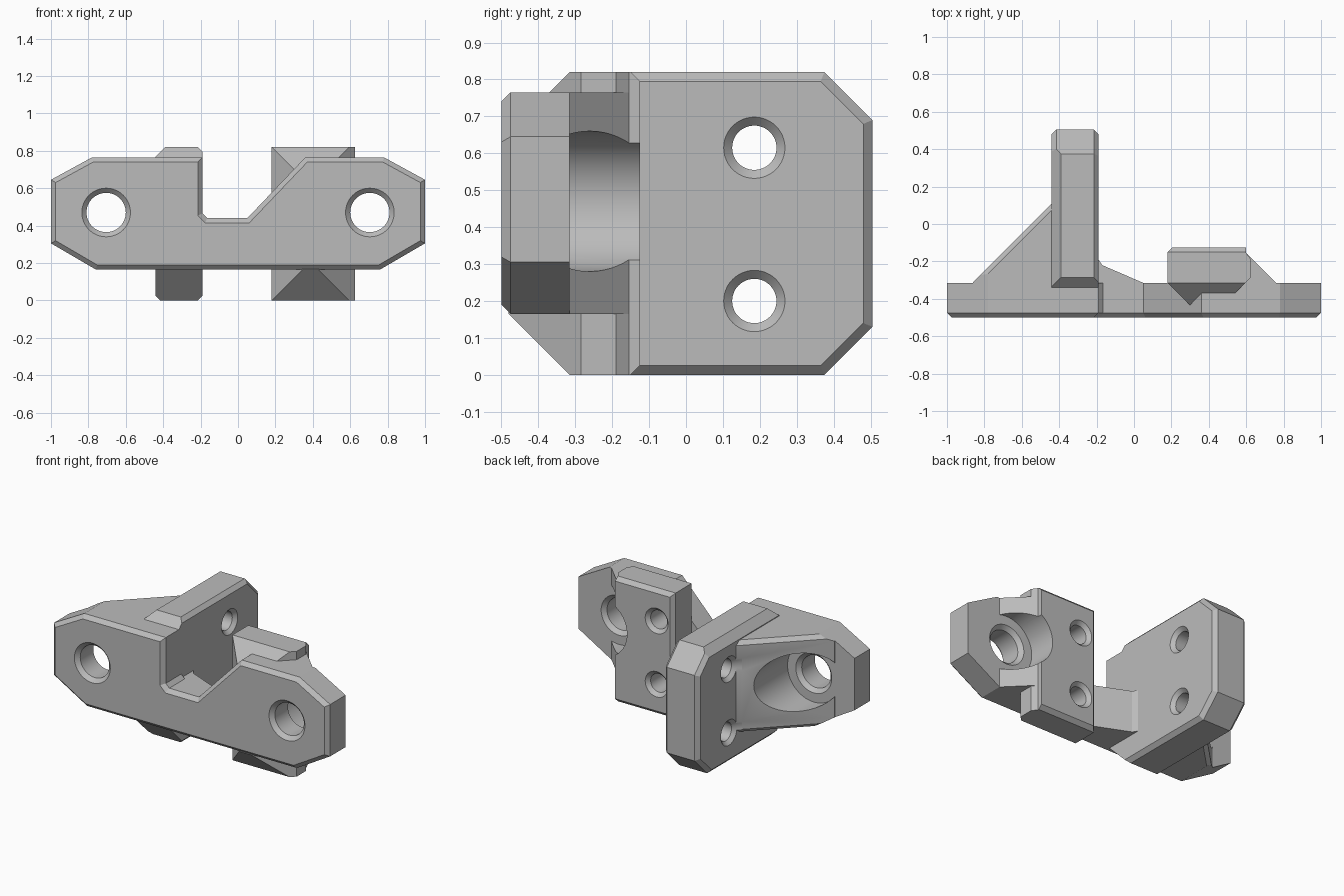
import bpy, bmesh, math
from mathutils import Vector

cube = bpy.data.objects.get("Cube")
if cube:
    bpy.data.objects.remove(cube, do_unlink=True)

grey = bpy.data.materials.new("plain grey")
grey.use_nodes = True
grey.diffuse_color = (0.5, 0.5, 0.5, 1)
grey.node_tree.nodes["Principled BSDF"].inputs["Base Color"].default_value = (0.5, 0.5, 0.5, 1)

TOP, LOW, HIGH = 0.82, 0.165, 0.765
EDGE = 0.025
parts = []


def place(axis, a, b, t):
    return {"x": (t, a, b), "y": (a, t, b), "z": (a, b, t)}[axis]


def prism(axis, points, lo, hi):
    """Extrude a flat profile along an axis."""
    bm = bmesh.new()
    rings = [[bm.verts.new(place(axis, a, b, t)) for a, b in points] for t in (lo, hi)]
    n = len(points)
    for ring in rings:
        bm.faces.new(ring)
    for i in range(n):
        j = (i + 1) % n
        bm.faces.new((rings[0][i], rings[0][j], rings[1][j], rings[1][i]))
    bmesh.ops.recalc_face_normals(bm, faces=bm.faces)
    return bm


def clip(bm, point, normal):
    """Slice away everything on the normal side of a plane and cap the cut."""
    geom = bm.verts[:] + bm.edges[:] + bm.faces[:]
    cut = bmesh.ops.bisect_plane(bm, geom=geom, plane_co=point, plane_no=normal, clear_outer=True)
    edges = [e for e in cut["geom_cut"] if isinstance(e, bmesh.types.BMEdge) and e.is_boundary]
    if edges:
        bmesh.ops.edgeloop_fill(bm, edges=edges)
    bmesh.ops.recalc_face_normals(bm, faces=bm.faces)


def chamfer(bm, rule, width=EDGE):
    edges = [e for e in bm.edges if rule(e.verts[0].co, e.verts[1].co)]
    bmesh.ops.bevel(bm, geom=edges, offset=width, segments=1, affect="EDGES")


def lathe(bm, axis, centre, profile, sides=64):
    """Add a solid of revolution; profile pairs are radius, distance along axis."""
    rings = []
    for r, t in profile:
        angles = [2 * math.pi * i / sides for i in range(sides)]
        rings.append([bm.verts.new(place(axis, centre[0] + r * math.cos(w),
                                         centre[1] + r * math.sin(w), t)) for w in angles])
    for one, two in zip(rings, rings[1:]):
        for i in range(sides):
            j = (i + 1) % sides
            bm.faces.new((one[i], one[j], two[j], two[i]))
    bm.faces.new(rings[0])
    bm.faces.new(rings[-1])


def finish(name, bm):
    bmesh.ops.recalc_face_normals(bm, faces=bm.faces)
    mesh = bpy.data.meshes.new(name)
    bm.to_mesh(mesh)
    bm.free()
    mesh.materials.append(grey)
    obj = bpy.data.objects.new(name, mesh)
    bpy.context.collection.objects.link(obj)
    return obj


# Front plate with a notch in its top edge
outline = [(-1, 0.305), (-0.76, LOW), (0.76, LOW), (1, 0.305), (1, 0.645), (0.78, HIGH),
           (0.36, HIGH), (0.05, 0.44), (-0.165, 0.44), (-0.19, 0.465), (-0.19, HIGH),
           (-0.78, HIGH), (-1, 0.645)]
bm = prism("y", outline, -0.5, -0.315)
chamfer(bm, lambda p, q: max(p.y, q.y) < -0.49)
parts.append(finish("front_plate", bm))

# Upright wall running backwards
side = [(-0.45, LOW), (-0.285, 0), (0.375, 0), (0.505, 0.13), (0.505, 0.69),
        (0.375, TOP), (-0.285, TOP), (-0.45, TOP - LOW)]
bm = prism("x", side, -0.44, -0.19)
chamfer(bm, lambda p, q: abs(p.x - q.x) < 0.01 and max(p.y, q.y) > -0.28)
clip(bm, (-0.39, 0, TOP), (-1, 0, 1))
parts.append(finish("wall", bm))

# Mounting block with hipped supports above and below the plate
plan = [(0.18, -0.125), (0.6, -0.125), (0.6, -0.155), (0.625, -0.19), (0.625, -0.285),
        (0.43, -0.48), (0.345, -0.48), (0.18, -0.315)]
bm = prism("z", plan, 0, TOP)
chamfer(bm, lambda p, q: min(p.y, q.y) > -0.13 and min(p.x, q.x) < 0.5)
clip(bm, (0, -0.315, TOP), (0, -1, 1))
clip(bm, (0, -0.315, 0), (0, -1, -1))
parts.append(finish("mounting_block", bm))

# Large brace between the wall and the plate end
bm = prism("z", [(-0.43, 0.12), (-0.86, -0.31), (-0.86, -0.4), (-0.43, -0.4)], LOW, HIGH)
clip(bm, (-0.78, 0, HIGH), (-0.12, 0, 0.22))
clip(bm, (-0.76, 0, LOW), (-0.14, 0, -0.24))
diagonal = math.sqrt(0.5)
for z, up in ((HIGH - EDGE, 1), (LOW + EDGE, -1)):
    clip(bm, (-0.43, 0.12, z), (-diagonal, diagonal, up))
parts.append(finish("wall_brace", bm))

# Small brace beside the block
plan = [(0.5, -0.155), (0.6, -0.155), (0.76, -0.315), (0.76, -0.4), (0.5, -0.4)]
parts.append(finish("block_brace", prism("z", plan, LOW, HIGH)))

# Shallow brace under the notch
plan = [(-0.25, -0.19), (-0.19, -0.19), (-0.17, -0.22), (0.05, -0.315), (0.05, -0.4), (-0.25, -0.4)]
parts.append(finish("notch_brace", prism("z", plan, LOW, 0.44)))

# Cutter for all the bolt holes
bm = bmesh.new()
bolt = [(0.155, -0.525), (0.105, -0.475), (0.105, -0.34), (0.13, -0.315), (0.19, -0.315), (0.19, 0.3)]
for s in (-1, 1):
    lathe(bm, "y", (s * 0.705, 0.47), bolt)
for z in (0.2, 0.615):
    lathe(bm, "x", (0.185, z), [(0.108, -0.465), (0.06, -0.417), (0.06, -0.213), (0.108, -0.165)], 48)
    lathe(bm, "y", (0.3, z), [(0.06, -0.31), (0.06, -0.148), (0.108, -0.1)], 48)
cutter = finish("hole_cutter", bm)
cutter.hide_render = True

for obj in parts:
    bpy.ops.object.select_all(action="DESELECT")
    obj.select_set(True)
    bpy.context.view_layer.objects.active = obj
    cut = obj.modifiers.new("holes", "BOOLEAN")
    cut.operation, cut.solver, cut.object = "DIFFERENCE", "EXACT", cutter
    bpy.ops.object.modifier_apply(modifier=cut.name)
    bpy.ops.object.shade_smooth_by_angle(angle=math.radians(20))
bpy.data.objects.remove(cutter, do_unlink=True)
